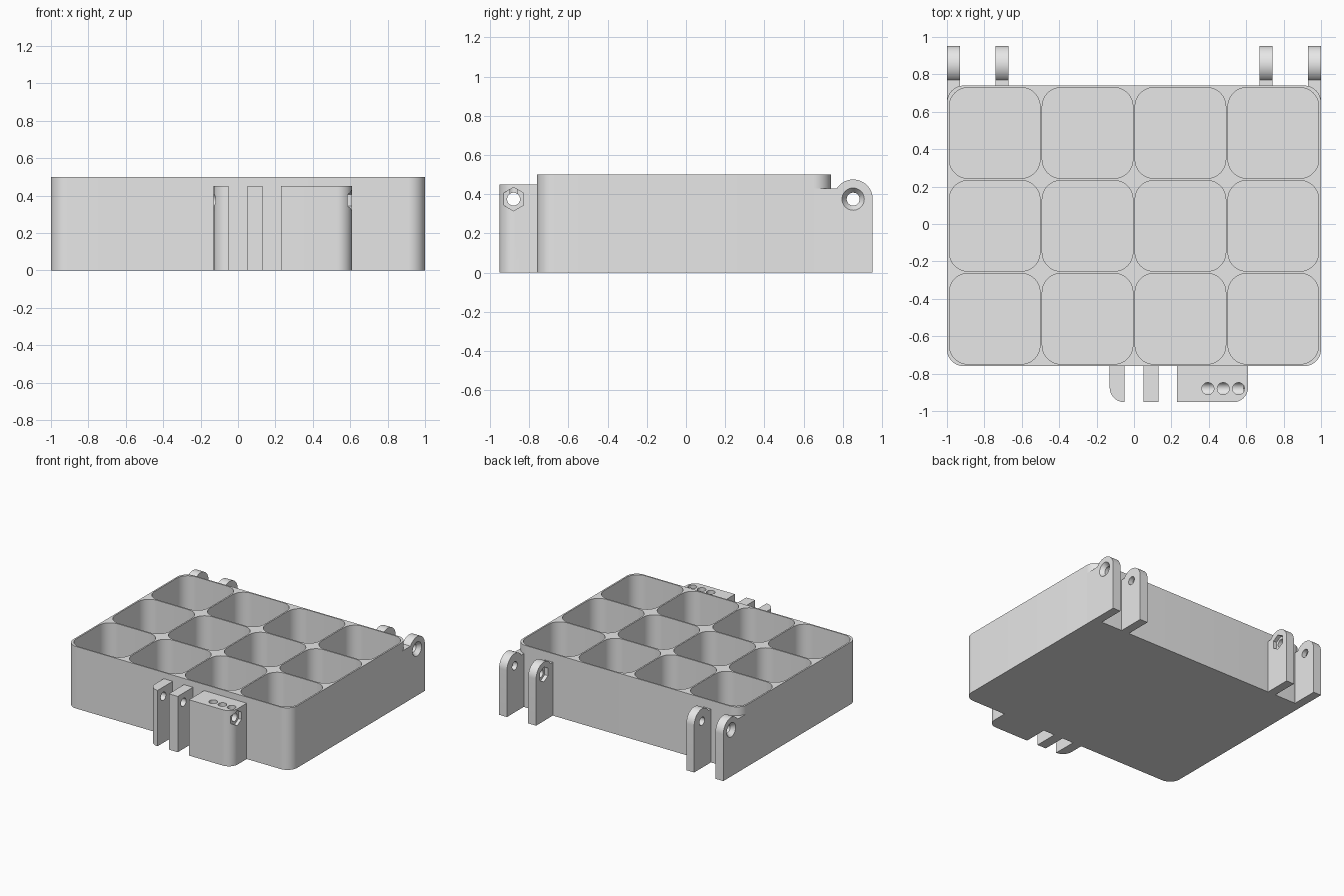
import bpy
import bmesh
from math import cos, sin, pi, asin
from mathutils import Matrix

if "Cube" in bpy.data.objects:
    bpy.data.objects.remove(bpy.data.objects["Cube"], do_unlink=True)

grey = bpy.data.materials.new("plain grey")
grey.use_nodes = True
grey.diffuse_color = (0.8, 0.8, 0.8, 1)
grey.node_tree.nodes["Principled BSDF"].inputs["Base Color"].default_value = (0.8, 0.8, 0.8, 1)


def arc(cx, cy, r, a0, a1, n=12):
    return [(cx + r * cos(a0 + (a1 - a0) * i / n), cy + r * sin(a0 + (a1 - a0) * i / n))
            for i in range(n + 1)]


def ring(cx, cy, r, n, start=0.0):
    return arc(cx, cy, r, start, start + 2 * pi, n)[:-1]


def rounded_rect(x0, x1, y0, y1, r):
    return (arc(x1 - r, y1 - r, r, 0, pi / 2) + arc(x0 + r, y1 - r, r, pi / 2, pi)
            + arc(x0 + r, y0 + r, r, pi, 1.5 * pi) + arc(x1 - r, y0 + r, r, 1.5 * pi, 2 * pi))


def prism(bm, pts, a, b, axis="z"):
    """Extrude a 2D outline from a to b along the axis."""
    def place(p, w):
        return (p[0], p[1], w) if axis == "z" else (w, p[0], p[1])
    low = [bm.verts.new(place(p, a)) for p in pts]
    high = [bm.verts.new(place(p, b)) for p in pts]
    bm.faces.new(low)
    bm.faces.new(high)
    for i in range(len(pts)):
        j = (i + 1) % len(pts)
        bm.faces.new((low[i], low[j], high[j], high[i]))


def make(name, bm):
    bmesh.ops.recalc_face_normals(bm, faces=bm.faces)
    mesh = bpy.data.meshes.new(name)
    bm.to_mesh(mesh)
    bm.free()
    obj = bpy.data.objects.new(name, mesh)
    bpy.context.collection.objects.link(obj)
    return obj


def solid(name, pts, a, b, axis="z"):
    bm = bmesh.new()
    prism(bm, pts, a, b, axis)
    return make(name, bm)


def cut(obj, cutter, keep=False):
    mod = obj.modifiers.new("cut", "BOOLEAN")
    mod.operation = "DIFFERENCE"
    mod.solver = "EXACT"
    mod.object = cutter
    bpy.context.view_layer.update()
    deps = bpy.context.evaluated_depsgraph_get()
    mesh = bpy.data.meshes.new_from_object(obj.evaluated_get(deps))
    obj.modifiers.clear()
    obj.data = mesh
    if not keep:
        bpy.data.objects.remove(cutter, do_unlink=True)


def finish(obj):
    obj.data.materials.clear()
    obj.data.materials.append(grey)
    bpy.ops.object.select_all(action="DESELECT")
    obj.select_set(True)
    bpy.context.view_layer.objects.active = obj
    bpy.ops.object.shade_smooth_by_angle(angle=pi / 6)


FRONT, BACK, HEIGHT = -0.76, 0.74, 0.5
PITCH, HALF, BORE = 0.4967, 0.2423, 0.033

# Compartment cutter: four by three rounded pockets
bm = bmesh.new()
for col in range(4):
    for row in range(3):
        x = (col - 1.5) * PITCH
        y = (row - 1) * PITCH - 0.01
        prism(bm, rounded_rect(x - HALF, x + HALF, y - HALF, y + HALF, 0.1), 0.02, 0.6)
pockets = make("pocket_cutter", bm)
pockets.hide_render = True

# Tray body
tray = solid("tray", rounded_rect(-1, 1, FRONT, BACK, 0.09), 0, HEIGHT)
cut(tray, pockets, keep=True)
finish(tray)

# Hinge lugs along the back
HY, HZ, HR, STEP = 0.853, 0.375, 0.1, 0.43
tip = arc(HY, HZ, HR, 0, pi - asin((STEP - HZ) / HR), 24)


def hinge_lug(name, side, near, far, outer):
    start = 0.65 if outer else BACK - 0.005
    pts = [(start, 0), (HY + HR, 0)] + tip + [(start, STEP)]
    lug = solid(name, pts, side * near, side * far, "x")
    if outer:
        cut(lug, pockets, keep=True)
    cut(lug, solid("bore", ring(HY, HZ, BORE, 32), side * (near - 0.1), side * (far + 0.1), "x"))
    if outer:
        # countersink for the screw head
        bm = bmesh.new()
        place = Matrix.Translation((side * (far - 0.01), HY, HZ)) @ Matrix.Rotation(side * pi / 2, 4, "Y")
        bmesh.ops.create_cone(bm, cap_ends=True, segments=32, radius1=BORE - 0.002,
                              radius2=0.068, depth=0.05, matrix=place)
        cut(lug, make("countersink", bm))
    else:
        # hexagonal nut pocket on the inward face
        cut(lug, solid("nut", ring(HY, HZ, 0.06, 6, pi / 2), side * (near - 0.05),
                       side * (near + 0.03), "x"))
    finish(lug)


for side, label in ((1, "left"), (-1, "right")):
    hinge_lug("outer_hinge_lug_" + label, side, 0.93, 1.0, True)
    hinge_lug("inner_hinge_lug_" + label, side, 0.67, 0.74, False)

# Latch lugs and latch block along the front
LY, LZ, TIP, R, ROOT = -0.88, 0.375, -0.953, 0.08, FRONT + 0.005


def latch_part(name, pts):
    part = solid(name, pts, 0, 0.45)
    cut(part, solid("bore", ring(LY, LZ, BORE, 32), -0.3, 0.8, "x"))
    return part


finish(latch_part("latch_lug_right", [(-0.05, TIP), (-0.05, ROOT), (-0.13, ROOT)]
                  + arc(-0.13 + R, TIP + R, R, pi, 1.5 * pi)[:-1]))
finish(latch_part("latch_lug_middle", [(0.05, TIP), (0.13, TIP), (0.13, ROOT), (0.05, ROOT)]))

block = latch_part("latch_block", [(0.61, ROOT), (0.23, ROOT), (0.23, TIP)]
                   + arc(0.61 - R, TIP + R, R, -pi / 2, 0))
cut(block, solid("nut", ring(LY, LZ, 0.06, 6, pi / 2), 0.585, 0.7, "x"))
for i in range(3):
    cut(block, solid("top_hole", ring(0.395 + i * 0.082, LY, BORE - 0.001, 32), LZ, 0.6))
finish(block)

bpy.data.objects.remove(pockets, do_unlink=True)
